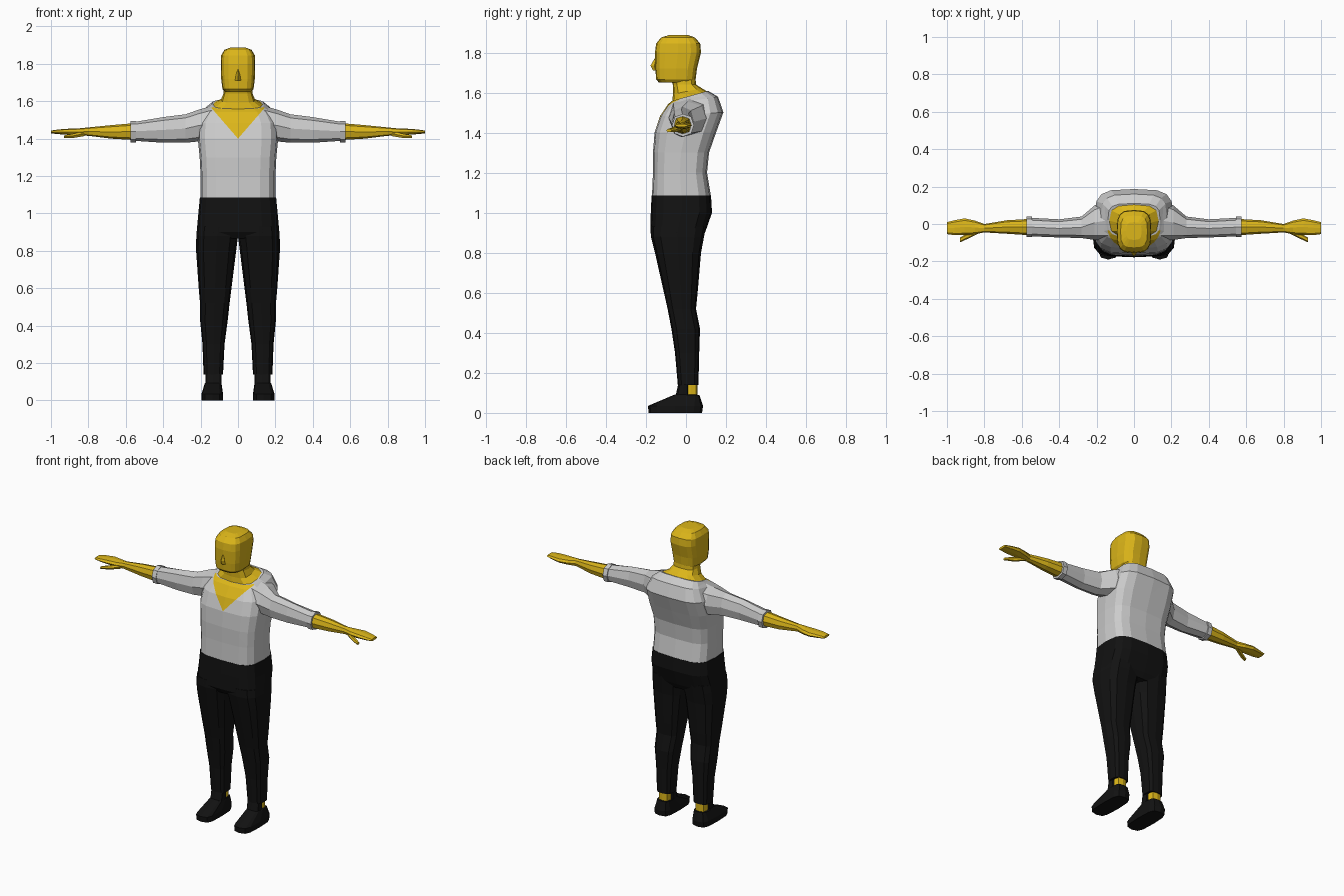
import bpy, bmesh, math


def material(name, rgb):
    m = bpy.data.materials.new(name)
    m.diffuse_color = (*rgb, 1)
    return m


SKIN = material("skin_yellow", (0.72, 0.47, 0.01))
BLACK = material("black_cloth", (0.006, 0.006, 0.006))


def loft(name, rings, axis="z", n=12, e=0.7, mat=None, mirror=False, edit=None):
    """Skin rounded-box rings (t, a0, a1, b0, b1, tilt) stacked along an axis."""
    bm = bmesh.new()
    rows = []
    for t, a0, a1, b0, b1, *tilt in rings:
        k = tilt[0] if tilt else 0
        row = []
        for i in range(n):
            w = 2 * math.pi * i / n
            c, s = round(math.cos(w), 6), round(math.sin(w), 6)
            a = (a0 + a1) / 2 + (a1 - a0) / 2 * math.copysign(abs(c) ** e, c)
            b = (b0 + b1) / 2 + (b1 - b0) / 2 * math.copysign(abs(s) ** e, s)
            row.append(bm.verts.new((a, b, t + k * b) if axis == "z" else (t, a, b)))
        rows.append(row)
    for r, q in zip(rows, rows[1:]):
        for i in range(n):
            j = (i + 1) % n
            bm.faces.new((r[i], r[j], q[j], q[i]))
    bm.faces.new(rows[0])
    bm.faces.new(rows[-1])
    bmesh.ops.recalc_face_normals(bm, faces=bm.faces[:])
    if edit:
        edit(bm)
    me = bpy.data.meshes.new(name)
    bm.to_mesh(me)
    bm.free()
    ob = bpy.data.objects.new(name, me)
    bpy.context.collection.objects.link(ob)
    if mat:
        me.materials.append(mat)
    if mirror:
        ob.modifiers.new("mirror", "MIRROR").use_mirror_merge = False
    return ob


def v_neck(keep_inside):
    """Cut the V-shaped neckline and keep either the V or the rest."""
    def edit(bm):
        for sx in (1, -1):
            bmesh.ops.bisect_plane(bm, geom=bm.verts[:] + bm.edges[:] + bm.faces[:],
                                   plane_co=(0, 0, 1.4), plane_no=(0.15 * sx, 0, -0.13))
        drop = []
        for f in bm.faces:
            c = f.calc_center_median()
            inside = c.y < -0.02 and c.z > 1.4 + 1.154 * abs(c.x)
            if inside != keep_inside:
                drop.append(f)
        bmesh.ops.delete(bm, geom=drop, context="FACES")
    return edit


# Shirt body and the skin showing in the V neck
torso = [
    (1.08, -0.20, 0.20, -0.17, 0.125),
    (1.20, -0.20, 0.20, -0.165, 0.105),
    (1.30, -0.205, 0.205, -0.165, 0.115),
    (1.40, -0.215, 0.215, -0.157, 0.15),
    (1.49, -0.21, 0.21, -0.13, 0.187, 0.06),
    (1.555, -0.175, 0.175, -0.09, 0.16, 0.15),
    (1.578, -0.14, 0.14, -0.07, 0.11, 0.28),
]
loft("shirt_body", torso, n=16, e=0.55, edit=v_neck(False))
loft("chest_skin", torso, n=16, e=0.55, mat=SKIN, edit=v_neck(True))

# Neck
loft("neck", [
    (1.574, -0.138, 0.138, -0.069, 0.108, 0.28),
    (1.605, -0.092, 0.092, -0.065, 0.08, 0.2),
    (1.64, -0.078, 0.078, -0.066, 0.05),
    (1.68, -0.074, 0.074, -0.08, 0.047),
], n=12, e=0.65, mat=SKIN)

# Head
loft("head", [
    (1.65, -0.07, 0.07, -0.135, 0.045),
    (1.665, -0.083, 0.083, -0.149, 0.048),
    (1.72, -0.09, 0.09, -0.153, 0.055),
    (1.80, -0.092, 0.092, -0.155, 0.075),
    (1.845, -0.09, 0.09, -0.149, 0.071),
    (1.875, -0.072, 0.072, -0.125, 0.045),
    (1.887, -0.04, 0.04, -0.085, 0.01),
], n=16, e=0.6, mat=SKIN)

# Nose
loft("nose", [
    (1.71, -0.016, 0.016, -0.165, -0.14),
    (1.735, -0.012, 0.012, -0.177, -0.14),
    (1.77, -0.003, 0.003, -0.157, -0.14),
], n=4, e=1, mat=SKIN)

# Sleeves with cuffs
loft("sleeve", [
    (0.14, -0.09, 0.13, 1.39, 1.575),
    (0.21, -0.085, 0.10, 1.385, 1.555),
    (0.28, -0.075, 0.04, 1.378, 1.53),
    (0.40, -0.072, 0.025, 1.378, 1.515),
    (0.55, -0.066, 0.033, 1.388, 1.49),
], axis="x", n=8, e=0.85, mirror=True)
loft("cuff", [
    (0.545, -0.07, 0.04, 1.38, 1.494),
    (0.575, -0.07, 0.04, 1.38, 1.494),
], axis="x", n=8, e=0.85, mirror=True)

# Forearms, hands and thumbs
loft("forearm_and_hand", [
    (0.56, -0.06, 0.027, 1.393, 1.482),
    (0.68, -0.052, 0.02, 1.40, 1.472),
    (0.80, -0.045, 0.0, 1.415, 1.46),
    (0.85, -0.055, 0.018, 1.417, 1.455),
    (0.905, -0.06, 0.03, 1.42, 1.453),
    (0.96, -0.06, 0.02, 1.424, 1.449),
    (1.00, -0.054, 0.01, 1.428, 1.443),
], axis="x", n=8, e=0.8, mat=SKIN, mirror=True)
loft("thumb", [
    (0.82, -0.045, -0.01, 1.412, 1.442),
    (0.88, -0.075, -0.045, 1.402, 1.428),
    (0.93, -0.098, -0.072, 1.403, 1.418),
], axis="x", n=6, e=0.9, mat=SKIN, mirror=True)

# Trousers: hips, then the two legs
loft("trouser_hips", [
    (1.085, -0.204, 0.204, -0.172, 0.125),
    (1.00, -0.212, 0.212, -0.176, 0.13),
    (0.90, -0.221, 0.221, -0.178, 0.095),
    (0.865, -0.215, 0.215, -0.155, 0.075),
], n=16, e=0.55, mat=BLACK)
loft("trouser_leg", [
    (0.93, 0.0, 0.218, -0.175, 0.10),
    (0.88, 0.0, 0.223, -0.175, 0.09),
    (0.80, 0.01, 0.224, -0.155, 0.075),
    (0.60, 0.035, 0.21, -0.11, 0.058),
    (0.52, 0.045, 0.203, -0.092, 0.05),
    (0.42, 0.056, 0.202, -0.073, 0.07),
    (0.30, 0.072, 0.19, -0.055, 0.066),
    (0.14, 0.08, 0.184, -0.041, 0.062),
], n=12, e=0.65, mat=BLACK, mirror=True)

# Bare ankles and shoes
loft("ankle", [
    (0.06, 0.096, 0.168, -0.01, 0.057),
    (0.20, 0.096, 0.168, -0.01, 0.057),
], n=8, e=0.6, mat=SKIN, mirror=True)
loft("shoe", [
    (0.0, 0.08, 0.194, -0.187, 0.08),
    (0.035, 0.08, 0.195, -0.19, 0.085),
    (0.09, 0.088, 0.178, -0.06, 0.067),
    (0.093, 0.088, 0.174, -0.05, 0.015),
    (0.15, 0.088, 0.174, -0.038, 0.015),
], n=12, e=0.55, mat=BLACK, mirror=True)
